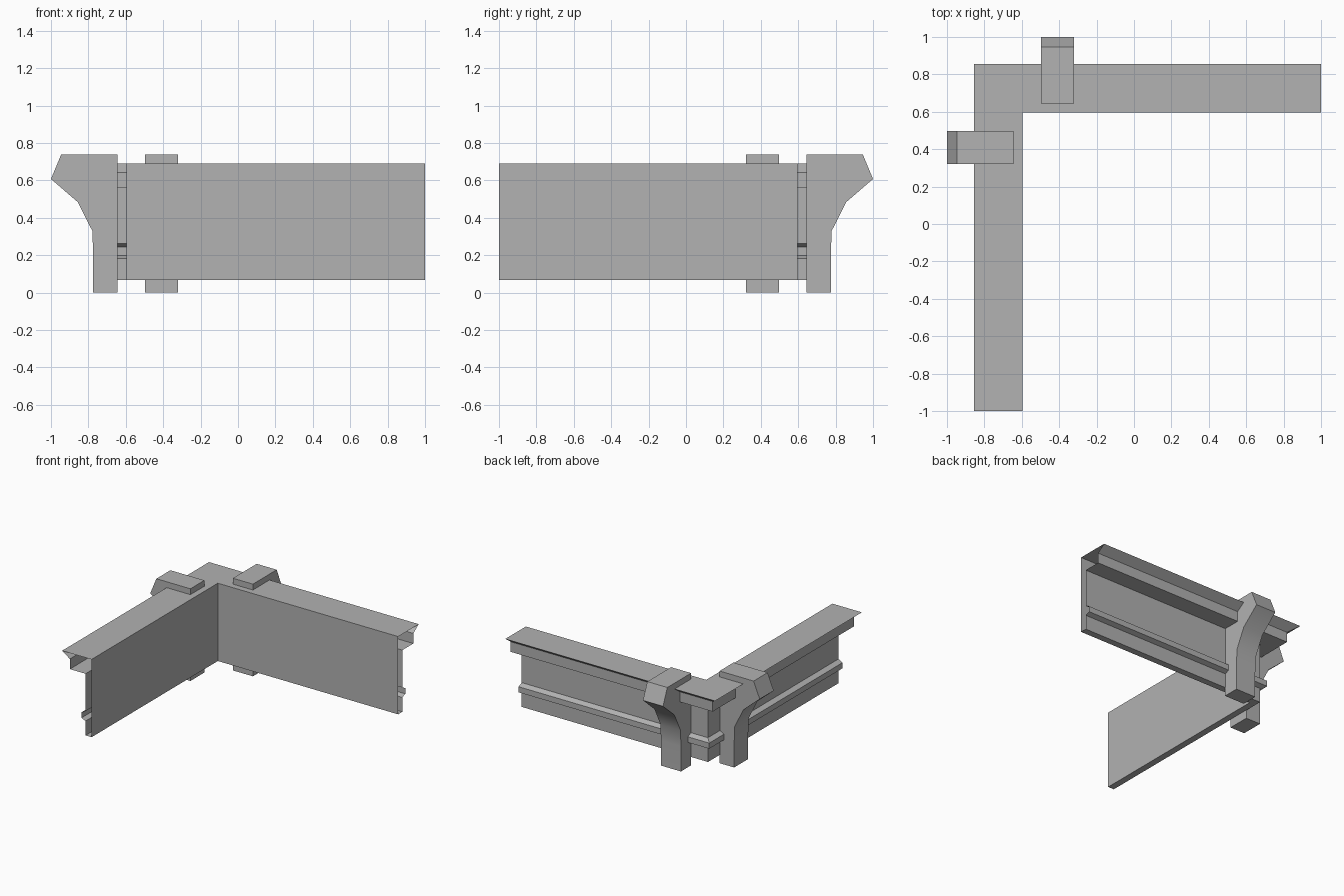
import bpy
import bmesh
import math

cube = bpy.data.objects.get("Cube")
if cube:
    bpy.data.objects.remove(cube, do_unlink=True)

stone = bpy.data.materials.new("grey_stone")
stone.use_nodes = True
GREY = (0.445, 0.445, 0.445, 1)
stone.diffuse_color = GREY
stone.node_tree.nodes["Principled BSDF"].inputs["Base Color"].default_value = GREY


def sweep(name, profile, stations, capped):
    """Skin a closed (distance, height) profile through the stations."""
    bm = bmesh.new()
    rings = [[bm.verts.new((*place(d), z)) for d, z in profile] for place in stations]
    n = len(profile)
    for r0, r1 in zip(rings, rings[1:]):
        for i in range(n):
            j = (i + 1) % n
            bm.faces.new((r0[i], r0[j], r1[j], r1[i]))
    if capped:
        bm.faces.new(rings[0])
        bm.faces.new(rings[-1])
        bmesh.ops.recalc_face_normals(bm, faces=bm.faces)
    mesh = bpy.data.meshes.new(name)
    bm.to_mesh(mesh)
    bm.free()
    mesh.materials.append(stone)
    obj = bpy.data.objects.new(name, mesh)
    bpy.context.collection.objects.link(obj)
    return obj


# Cornice: hollow moulding with open ends, mitred round the corner
cornice_profile = [
    (0.595, 0.69), (0.855, 0.69), (0.787, 0.642), (0.787, 0.561),
    (0.648, 0.561), (0.648, 0.262), (0.685, 0.243), (0.685, 0.198),
    (0.648, 0.183), (0.648, 0.068), (0.595, 0.068),
]
sweep("cornice", cornice_profile,
      [lambda d: (1, d), lambda d: (-d, d), lambda d: (-d, -1)], False)

# Brackets: one on each wing, mirrored across the corner diagonal
bracket_profile = [
    (0.645, 0), (0.774, 0), (0.774, 0.2), (0.779, 0.33), (0.856, 0.483),
    (1, 0.607), (0.946, 0.737), (0.645, 0.737),
]
NEAR, FAR = 0.32, 0.497
brackets = [
    sweep("back_bracket", bracket_profile,
          [lambda d: (-NEAR, d), lambda d: (-FAR, d)], True),
    sweep("side_bracket", bracket_profile,
          [lambda d: (-d, NEAR), lambda d: (-d, FAR)], True),
]

# Smooth the curved underside of the brackets, keep the other edges crisp
for obj in brackets:
    bpy.ops.object.select_all(action="DESELECT")
    obj.select_set(True)
    bpy.context.view_layer.objects.active = obj
    bpy.ops.object.shade_smooth_by_angle(angle=math.radians(30))
